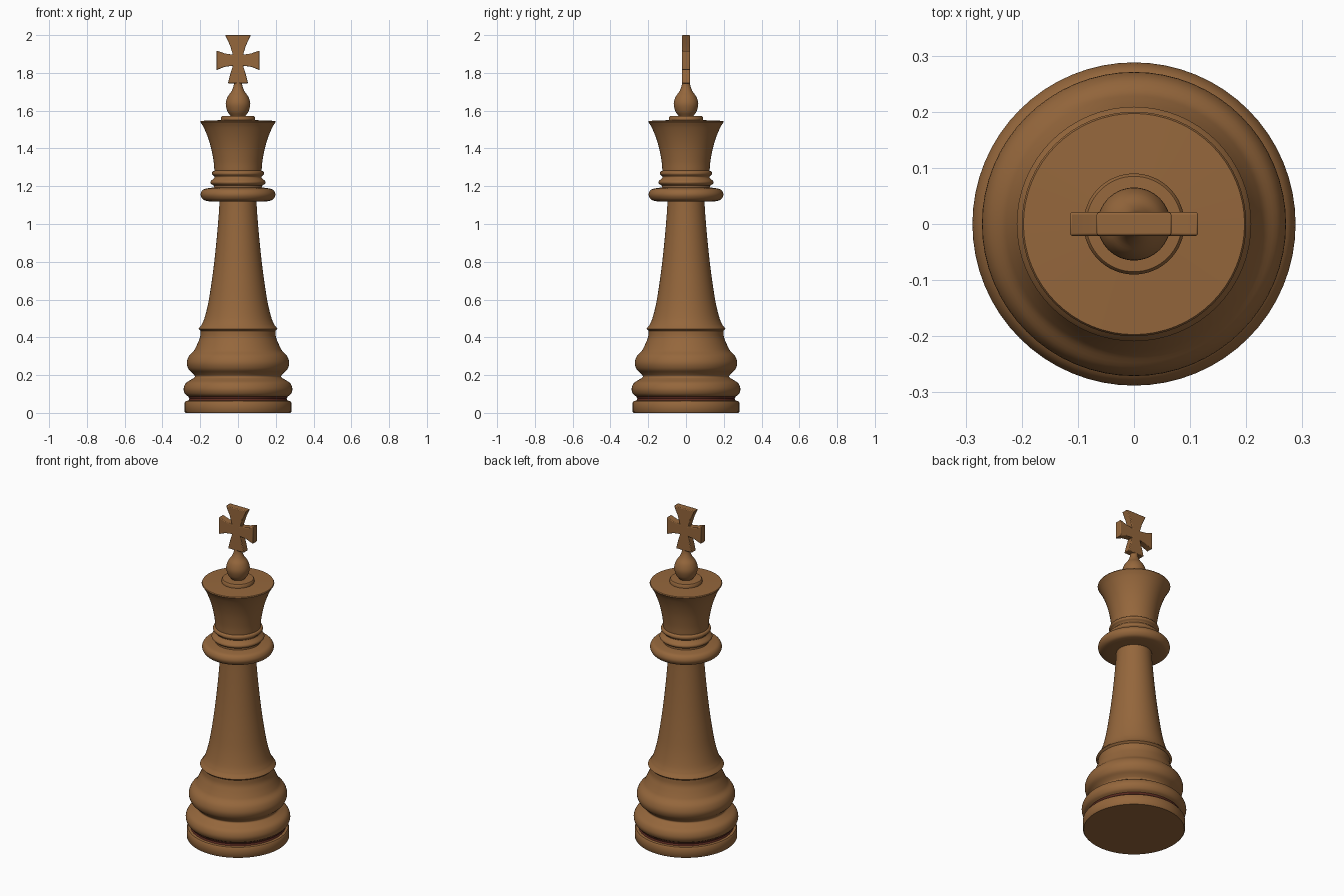
import bpy, bmesh, math
from mathutils import Vector

if "Cube" in bpy.data.objects:
    bpy.data.objects.remove(bpy.data.objects["Cube"])


def material(name, col):
    m = bpy.data.materials.new(name)
    m.diffuse_color = (*col, 1)
    m.use_nodes = True
    m.node_tree.nodes["Principled BSDF"].inputs["Base Color"].default_value = m.diffuse_color
    return m


wood = material("brown wood", (0.30, 0.135, 0.045))
dark = material("dark red groove", (0.11, 0.025, 0.015))
SIDES = 64


def finish(name, bm, mat, angle=40):
    me = bpy.data.meshes.new(name)
    bm.to_mesh(me)
    bm.free()
    me.materials.append(mat)
    ob = bpy.data.objects.new(name, me)
    bpy.context.collection.objects.link(ob)
    bpy.ops.object.select_all(action='DESELECT')
    ob.select_set(True)
    bpy.context.view_layer.objects.active = ob
    bpy.ops.object.shade_smooth_by_angle(angle=math.radians(angle))
    return ob


def curve(pts, n=4):
    """Smooth curve through the (radius, z) points."""
    p = [Vector(q) for q in pts]
    p = [2 * p[0] - p[1]] + p + [2 * p[-1] - p[-2]]
    out = []
    for i in range(1, len(p) - 2):
        a, b, c, d = p[i - 1:i + 3]
        for k in range(n):
            t = k / n
            out.append(0.5 * (2 * b + (c - a) * t + (2 * a - 5 * b + 4 * c - d) * t * t
                              + (3 * b - a - 3 * c + d) * t ** 3))
    return [tuple(v) for v in out] + [tuple(pts[-1])]


def lathe(name, prof, mat=wood):
    """Spin a (radius, z) profile, listed bottom to top, around z."""
    bm = bmesh.new()
    rings = []
    for r, z in prof:
        if r < 1e-5:
            rings.append([bm.verts.new((0, 0, z))] * SIDES)
        else:
            rings.append([bm.verts.new((r * math.cos(2 * math.pi * i / SIDES),
                                        r * math.sin(2 * math.pi * i / SIDES), z))
                          for i in range(SIDES)])
    for a, b in zip(rings, rings[1:]):
        for i in range(SIDES):
            j = (i + 1) % SIDES
            bm.faces.new(list(dict.fromkeys((a[i], a[j], b[j], b[i]))))
    return finish(name, bm, mat)


# Foot: flat disc, dark groove, then the two rounded mouldings
lathe("base_disc", [(0, 0), (0.277, 0), (0.282, 0.006), (0.282, 0.055), (0.276, 0.063), (0.262, 0.065)])
lathe("base_groove", [(0.262, 0.065), (0.258, 0.075), (0.262, 0.086)], dark)
lathe("base_mouldings",
      curve([(0.262, 0.086), (0.28, 0.1), (0.288, 0.127), (0.276, 0.158), (0.245, 0.178),
             (0.228, 0.192), (0.24, 0.21), (0.262, 0.232), (0.271, 0.265), (0.26, 0.3),
             (0.235, 0.327), (0.222, 0.35)])
      + curve([(0.215, 0.365), (0.201, 0.4), (0.198, 0.434)])
      + [(0.209, 0.444)])

# Tapering column
lathe("column", [(0.209, 0.444), (0.203, 0.454)]
      + curve([(0.195, 0.462), (0.178, 0.5), (0.16, 0.57), (0.146, 0.65), (0.128, 0.78),
               (0.113, 0.92), (0.102, 1.05), (0.098, 1.118)]))

# Collar and neck rings
lathe("collar", [(0.098, 1.118)]
      + curve([(0.15, 1.119), (0.183, 1.128), (0.198, 1.155), (0.185, 1.182), (0.15, 1.191)])
      + [(0.128, 1.193)])
lathe("neck_rings", [(0.128, 1.193), (0.127, 1.203)]
      + curve([(0.132, 1.205), (0.144, 1.215), (0.144, 1.226), (0.132, 1.238),
               (0.124, 1.247), (0.128, 1.255), (0.137, 1.264), (0.135, 1.277), (0.125, 1.282)]))

# Flared crown with flat top and small stepped disc
lathe("crown", curve([(0.125, 1.282), (0.129, 1.33), (0.142, 1.4), (0.16, 1.46),
                      (0.181, 1.51), (0.197, 1.537)])
      + [(0.2, 1.541), (0.197, 1.546), (0.09, 1.55)])
lathe("crown_disc", [(0.09, 1.55), (0.09, 1.565), (0.085, 1.571), (0.04, 1.573)])

# Teardrop finial
lathe("finial", curve([(0.04, 1.573), (0.056, 1.597), (0.065, 1.636), (0.055, 1.673),
                       (0.036, 1.7), (0.025, 1.725), (0.021, 1.748)]) + [(0, 1.748)])

# Flared cross: one outline, extruded along y with softened edges
outline = [(0.027, 1.838), (0.042, 1.79), (0.053, 1.745), (-0.053, 1.745), (-0.042, 1.79), (-0.027, 1.838),
           (-0.07, 1.832), (-0.114, 1.815), (-0.114, 1.918), (-0.07, 1.903), (-0.027, 1.896),
           (-0.042, 1.945), (-0.068, 2.0), (0.068, 2.0), (0.042, 1.945), (0.027, 1.896),
           (0.07, 1.903), (0.114, 1.918), (0.114, 1.815), (0.07, 1.832)]
bm = bmesh.new()
face = bm.faces.new([bm.verts.new((x, -0.021, z)) for x, z in outline])
ext = bmesh.ops.extrude_face_region(bm, geom=[face])
bmesh.ops.translate(bm, vec=(0, 0.042, 0),
                    verts=[v for v in ext["geom"] if isinstance(v, bmesh.types.BMVert)])
bmesh.ops.recalc_face_normals(bm, faces=bm.faces)
cross = finish("cross", bm, wood, 30)
bev = cross.modifiers.new("soft_edges", 'BEVEL')
bev.width = 0.004
bev.segments = 2
bev.limit_method = 'ANGLE'
